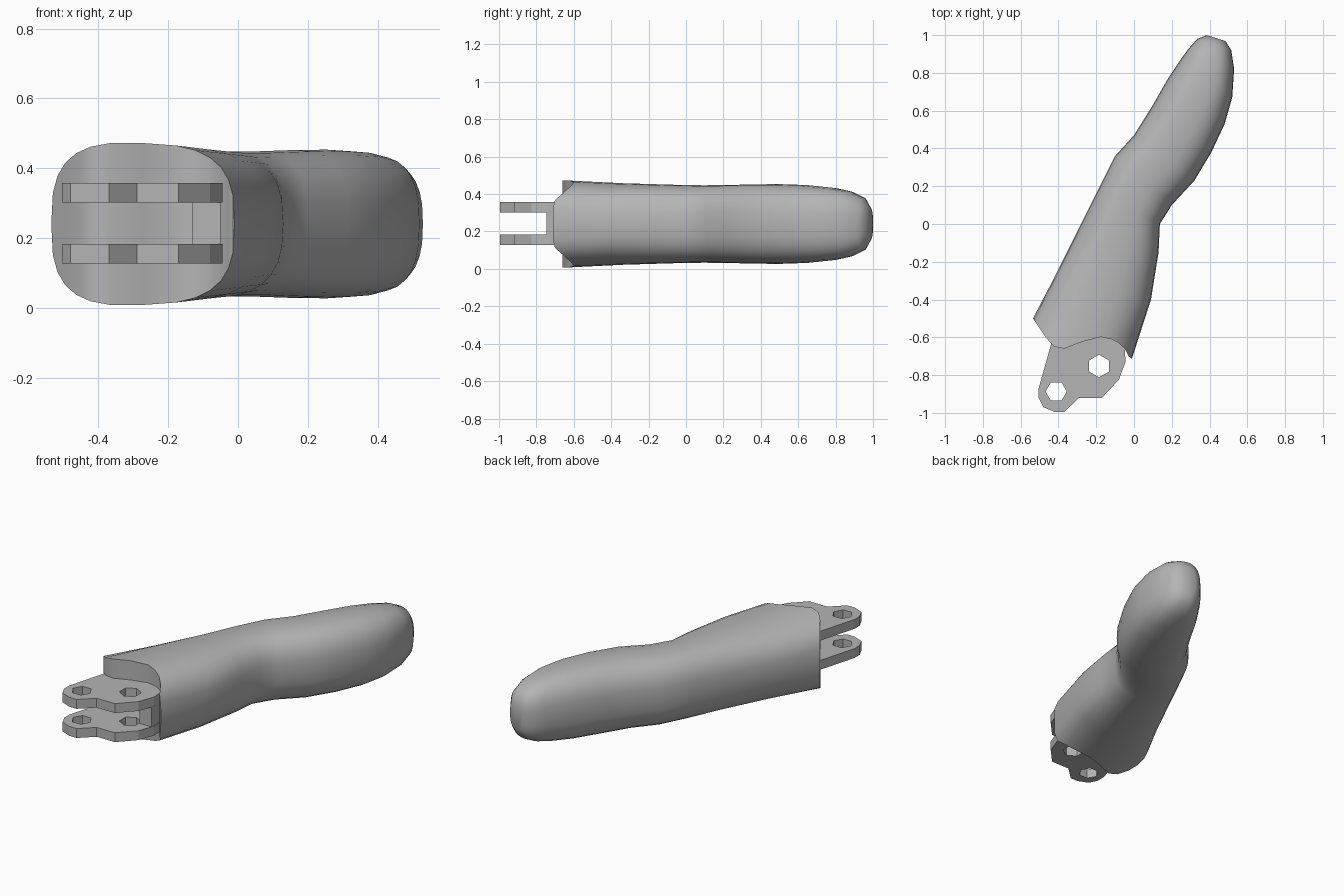
import bpy, bmesh, math
from mathutils import Vector

cube = bpy.data.objects.get("Cube")
if cube:
    bpy.data.objects.remove(cube)

grey = bpy.data.materials.new("plain grey")
grey.use_nodes = True
grey.diffuse_color = (0.46, 0.46, 0.46, 1)
grey.node_tree.nodes["Principled BSDF"].inputs["Base Color"].default_value = grey.diffuse_color

MID = 0.24      # height of the symmetry plane
SIDES = 28


def finish(bm, name, smooth_angle=None):
    bmesh.ops.recalc_face_normals(bm, faces=bm.faces)
    mesh = bpy.data.meshes.new(name)
    bm.to_mesh(mesh)
    bm.free()
    mesh.materials.append(grey)
    obj = bpy.data.objects.new(name, mesh)
    bpy.context.collection.objects.link(obj)
    if smooth_angle:
        bpy.ops.object.select_all(action='DESELECT')
        obj.select_set(True)
        bpy.context.view_layer.objects.active = obj
        bpy.ops.object.shade_smooth_by_angle(angle=math.radians(smooth_angle))
    return obj


def rim_y(x):
    """Plan curve of the scooped front end."""
    pts = [(-.535, -.5), (-.44, -.64), (-.40, -.66), (-.34, -.66), (-.25, -.61),
           (-.2, -.597), (-.14, -.60), (-.06, -.64), (-.02, -.715), (-.01, -.71)]
    for (x0, y0), (x1, y1) in zip(pts, pts[1:]):
        if x <= x1:
            return y0 + (y1 - y0) * max(0, x - x0) / (x1 - x0)
    return pts[-1][1]


# Grip: left edge, right edge and half height of each section, front to back
sections = [
    ((-.535, -.5), (-.01, -.71), .232), ((-.42, -.28), (.09, -.4), .218),
    ((-.28, 0), (.13, -.15), .21), ((-.19, .18), (.137, 0), .207),
    ((-.1, .36), (.2, .1), .208), ((0, .47), (.32, .23), .212),
    ((.1, .63), (.41, .38), .213), ((.18, .77), (.48, .53), .208),
    ((.25, .875), (.52, .67), .195), ((.29, .93), (.53, .82), .175),
    ((.335, .98), (.515, .92), .14), ((.385, 1.0), (.485, .968), .085)]

bm = bmesh.new()
rings = []
for k, (a, b, h) in enumerate(sections):
    a, b = Vector(a), Vector(b)
    power = 2 / (3.0 if k == 0 else 2.6)
    ring = []
    for i in range(SIDES):
        t = 2 * math.pi * i / SIDES
        c, s = math.cos(t), math.sin(t)
        u = math.copysign(abs(c) ** power, c)
        v = math.copysign(abs(s) ** power, s)
        p = (a + b) / 2 + (b - a) / 2 * u
        if k == 0:
            p.y = rim_y(p.x)
            v *= 1 - 0.04 * u
        ring.append(bm.verts.new((p.x, p.y, MID + h * v)))
    rings.append(ring)
for r0, r1 in zip(rings, rings[1:]):
    for i in range(SIDES):
        j = (i + 1) % SIDES
        bm.faces.new((r0[i], r0[j], r1[j], r1[i]))
bm.faces.new(rings[-1])

# Scooped front wall, made of vertical strips joining upper and lower rim
first = rings[0]
half = SIDES // 2
for i in range(half):
    corners = [first[i], first[i + 1], first[-i - 1], first[-i % SIDES]]
    bm.faces.new(list(dict.fromkeys(corners)))
finish(bm, "grip", 42)

# Hinge plates with hexagonal holes
outline = [(-.42, -.57), (-.44, -.64), (-.505, -.87), (-.505, -.92), (-.48, -.97),
           (-.42, -.995), (-.37, -.995), (-.29, -.92), (-.17, -.92), (-.08, -.825),
           (-.045, -.73), (-.05, -.62), (-.08, -.57)]


def hexagon(cx, cy, r, turn):
    return [(cx + r * math.cos(turn + k * math.pi / 3),
             cy + r * math.sin(turn + k * math.pi / 3)) for k in range(6)]


def plate(name, z, thick):
    bm = bmesh.new()
    edges = []
    for loop in (outline, hexagon(-.185, -.752, .06, math.pi / 6),
                 hexagon(-.412, -.887, .056, 0)):
        vs = [bm.verts.new((x, y, z)) for x, y in loop]
        edges += [bm.edges.new((p, q)) for p, q in zip(vs, vs[1:] + vs[:1])]
    bmesh.ops.triangle_fill(bm, edges=edges, use_beauty=True)
    res = bmesh.ops.extrude_face_region(bm, geom=bm.faces[:], use_keep_orig=True)
    moved = [g for g in res["geom"] if isinstance(g, bmesh.types.BMVert)]
    bmesh.ops.translate(bm, verts=moved, vec=(0, 0, thick))
    finish(bm, name)


plate("lower_hinge_plate", .127, .056)
plate("upper_hinge_plate", .301, .056)

# Web joining the two plates
bm = bmesh.new()
bmesh.ops.create_cube(bm, size=1)
for v in bm.verts:
    v.co = (-.09 + v.co.x * .08, -.675 + v.co.y * .14, MID + v.co.z * .13)
finish(bm, "hinge_web")
